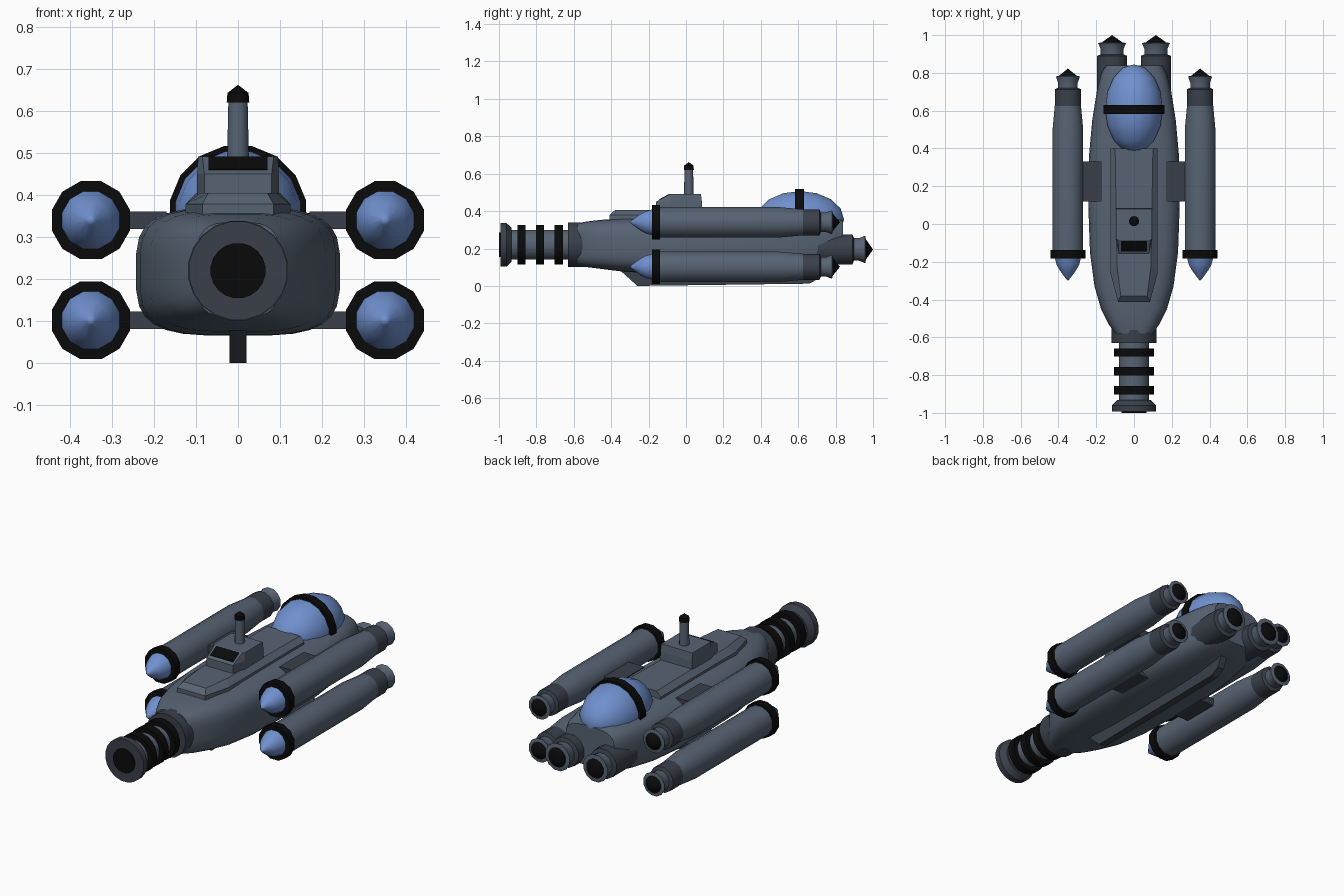
import bpy, bmesh, math

if "Cube" in bpy.data.objects:
    bpy.data.objects.remove(bpy.data.objects["Cube"])


def material(name, rgb):
    m = bpy.data.materials.new(name)
    m.diffuse_color = (*rgb, 1)
    m.use_nodes = True
    m.node_tree.nodes["Principled BSDF"].inputs["Base Color"].default_value = m.diffuse_color
    return m


STEEL = material("steel", (0.095, 0.125, 0.17))
DARK = material("dark_steel", (0.042, 0.05, 0.068))
BLACK = material("black", (0.003, 0.003, 0.003))
BLUE = material("blue", (0.16, 0.28, 0.62))


def loft(name, rings, mat, angle=30):
    """Skin a list of equal-length point rings and cap both ends."""
    bm = bmesh.new()
    vs = [[bm.verts.new(p) for p in ring] for ring in rings]
    n = len(rings[0])
    for a, b in zip(vs, vs[1:]):
        for i in range(n):
            j = (i + 1) % n
            bm.faces.new((a[i], a[j], b[j], b[i]))
    bm.faces.new(vs[0])
    bm.faces.new(vs[-1])
    bmesh.ops.remove_doubles(bm, verts=bm.verts, dist=1e-5)
    bmesh.ops.recalc_face_normals(bm, faces=bm.faces)
    me = bpy.data.meshes.new(name)
    bm.to_mesh(me)
    bm.free()
    ob = bpy.data.objects.new(name, me)
    bpy.context.collection.objects.link(ob)
    me.materials.append(mat)
    bpy.ops.object.select_all(action='DESELECT')
    ob.select_set(True)
    bpy.context.view_layer.objects.active = ob
    if angle:
        bpy.ops.object.shade_smooth_by_angle(angle=math.radians(angle))
    return ob


def lathe(name, profile, x, z, mat, n=12, angle=35):
    """Turn a (y, radius) profile about an axis parallel to y."""
    t = [2 * math.pi * (i + 0.5) / n for i in range(n)]
    return loft(name, [[(x + r * math.cos(a), y, z + r * math.sin(a)) for a in t]
                       for y, r in profile], mat, angle)


def box(name, x0, x1, y0, y1, z0, z1, mat):
    return loft(name, [[(x0, y0, z), (x1, y0, z), (x1, y1, z), (x0, y1, z)]
                       for z in (z0, z1)], mat, 0)


def plan(half, z):
    """Symmetric outline from (x, y) points of the right half."""
    return [(x, y, z) for x, y in half] + [(-x, y, z) for x, y in reversed(half)]


def section(y, w, z0, z1, n=28, p=0.56):
    """Rounded-box hull section."""
    out = []
    for i in range(n):
        a = 2 * math.pi * (i + 0.5) / n
        c, s = math.cos(a), math.sin(a)
        out.append((w * math.copysign(abs(c) ** p, c), y,
                    (z0 + z1) / 2 + (z1 - z0) / 2 * math.copysign(abs(s) ** p, s)))
    return out


# Hull, keel and top deck
stations = [(-0.58, .10, .11, .335), (-0.53, .135, .10, .345), (-0.45, .175, .09, .354),
            (-0.33, .21, .075, .362), (-0.15, .234, .066, .368), (0.1, .243, .065, .37),
            (0.35, .24, .065, .37), (0.55, .222, .072, .37), (0.7, .198, .09, .368),
            (0.79, .176, .11, .362), (0.84, .15, .13, .35)]
loft("hull", [section(*s) for s in stations], STEEL)
keel = [(-.36, .09), (-.26, 0), (.66, .012), (.71, .04), (.74, .11)]
loft("keel", [[(x, y, z) for y, z in keel] for x in (-.02, .02)], DARK, 0)
deck = [(.085, -.41), (.125, -.26), (.125, .40)]
deck_top = [(.07, -.38), (.09, -.22), (.10, .40)]
loft("top_deck", [plan(deck, .34), plan(deck, .378), plan(deck_top, .405)], STEEL, 0)

# Conning tower with window slot and periscope
low = [(.08, -.16), (.097, -.08), (.097, .085)]
loft("tower", [plan(low, .39), plan(low, .45),
               plan([(.085, -.085), (.095, -.08), (.095, .08)], .492)], STEEL, 0)
loft("tower_window", [[(x, -.145, .462), (x, -.09, .492), (x, -.085, .48), (x, -.14, .45)]
                      for x in (-.07, .07)], BLACK, 0)


def upright(name, profile, mat):
    t = [2 * math.pi * i / 12 for i in range(12)]
    loft(name, [[(r * math.cos(a), .015 + r * math.sin(a), z) for a in t]
                for z, r in profile], mat, 35)


upright("periscope", [(.48, .026), (.62, .023)], STEEL)
upright("periscope_tip", [(.62, .027), (.643, .025), (.662, 0)], BLACK)

# Canopy bubble with its band
canopy = [(.61 - .235 * math.cos(math.pi * i / 8), .155 * math.sin(math.pi * i / 8))
          for i in range(9)]
lathe("canopy", canopy, 0, .355, BLUE, 16, 50)
lathe("canopy_band", [(.583, .165), (.63, .165)], 0, .355, BLACK, 16)

# Front barrel
BZ = .22
lathe("barrel_collar", [(-.63, .12), (-.53, .12)], 0, BZ, DARK, 20)
lathe("barrel", [(-.95, .08), (-.6, .08)], 0, BZ, STEEL, 20)
for i, y in enumerate((-.88, -.78, -.68)):
    lathe(f"barrel_ring_{i}", [(y - .022, .106), (y + .022, .106)], 0, BZ, BLACK, 20)
lathe("barrel_mouth", [(-.993, .118), (-.96, .118), (-.932, .09)], 0, BZ, DARK, 20)
lathe("barrel_bore", [(-1.0, .066), (-.98, .066)], 0, BZ, BLACK, 20)


# Nozzle: dark sleeve, flared bell and black centre cone
def nozzle(tag, x, z, y, r, sleeve):
    lathe(f"{tag}_sleeve", [(y, r), (y + sleeve, r), (y + sleeve + .008, r * .75)], x, z, DARK)
    e = y + sleeve
    lathe(f"{tag}_bell", [(e - .01, r * .75), (e + .035, r * .75), (e + .068, r * .92),
                          (e + .072, r * .68)], x, z, STEEL)
    lathe(f"{tag}_cone", [(e + .06, r * .7), (e + .074, r * .64), (e + .11, 0)], x, z, BLACK)


for side, s in (("left", -1), ("right", 1)):
    nozzle(f"{side}_engine", s * .116, .195, .70, .083, .19)
    # Side pods on pylons
    for level, z in (("upper", .34), ("lower", .102)):
        tag, x = f"{side}_{level}_pod", s * .35
        lathe(f"{tag}_body", [(-.16, .084), (.5, .084), (.625, .072)], x, z, STEEL)
        lathe(f"{tag}_ring", [(-.182, .096), (-.138, .096)], x, z, BLACK)
        lathe(f"{tag}_nose", [(-.3, 0), (-.288, .012), (-.245, .045), (-.215, .062),
                              (-.17, .074)], x, z, BLUE, 12, 50)
        nozzle(tag, x, z, .62, .072, .093)
        lo, hi = sorted((s * .17, s * .29))
        box(f"{tag}_pylon", lo, hi, .12, .33, z - .021, z + .021, DARK)
